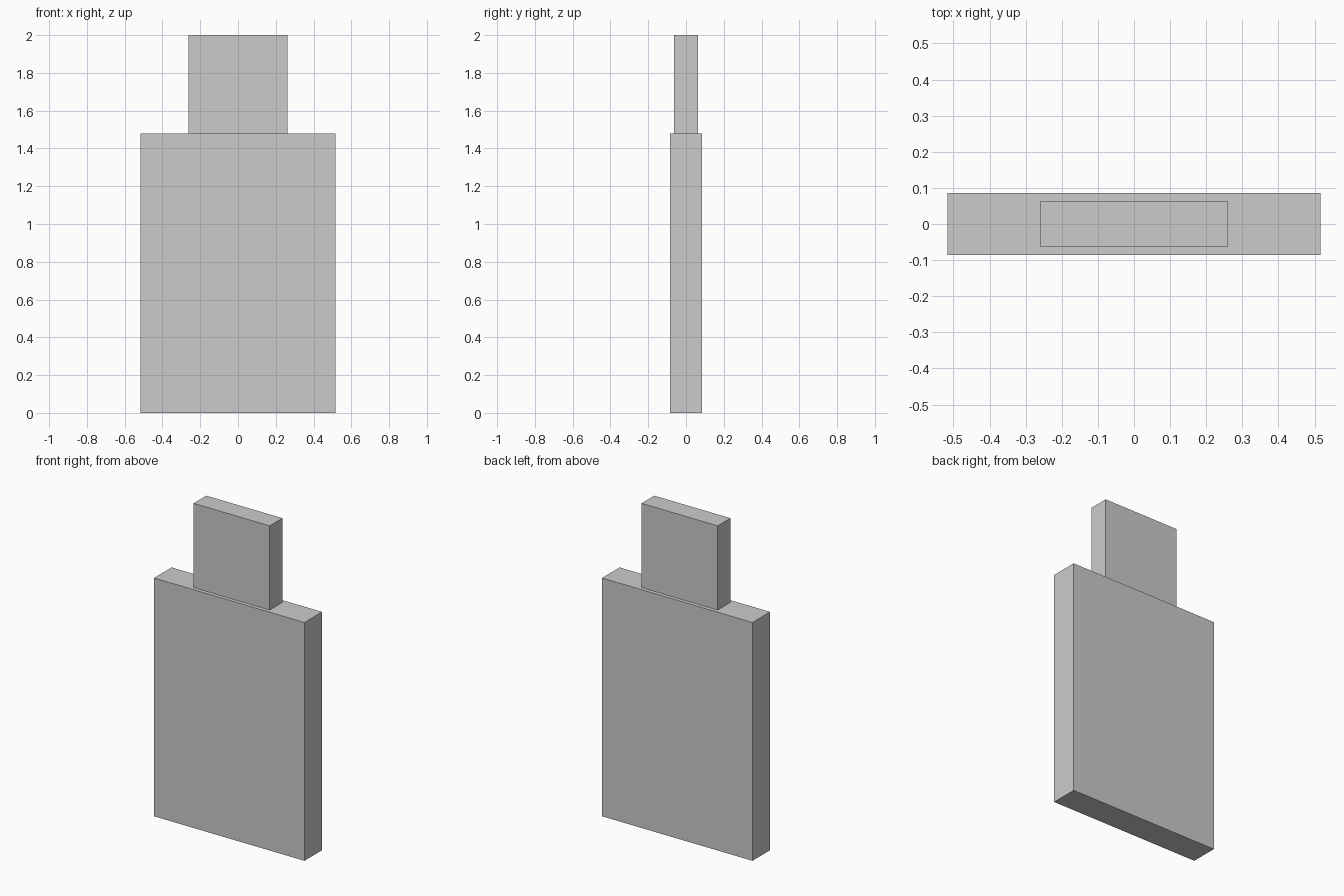
import bpy

if "Cube" in bpy.data.objects:
    bpy.data.objects.remove(bpy.data.objects["Cube"])


def box(name, width, depth, z0, z1):
    """Axis-aligned box centred on x = y = 0, spanning z0 to z1."""
    bpy.ops.mesh.primitive_cube_add(size=1, location=(0, 0, (z0 + z1) / 2))
    obj = bpy.context.object
    obj.name = name
    obj.scale = (width, depth, z1 - z0)
    bpy.ops.object.transform_apply(location=False, rotation=False, scale=True)
    return obj


# Wide lower slab
box("body", 1.032, 0.172, 0.0, 1.478)

# Narrower, thinner block standing on top
box("top_block", 0.522, 0.125, 1.478, 2.0)
